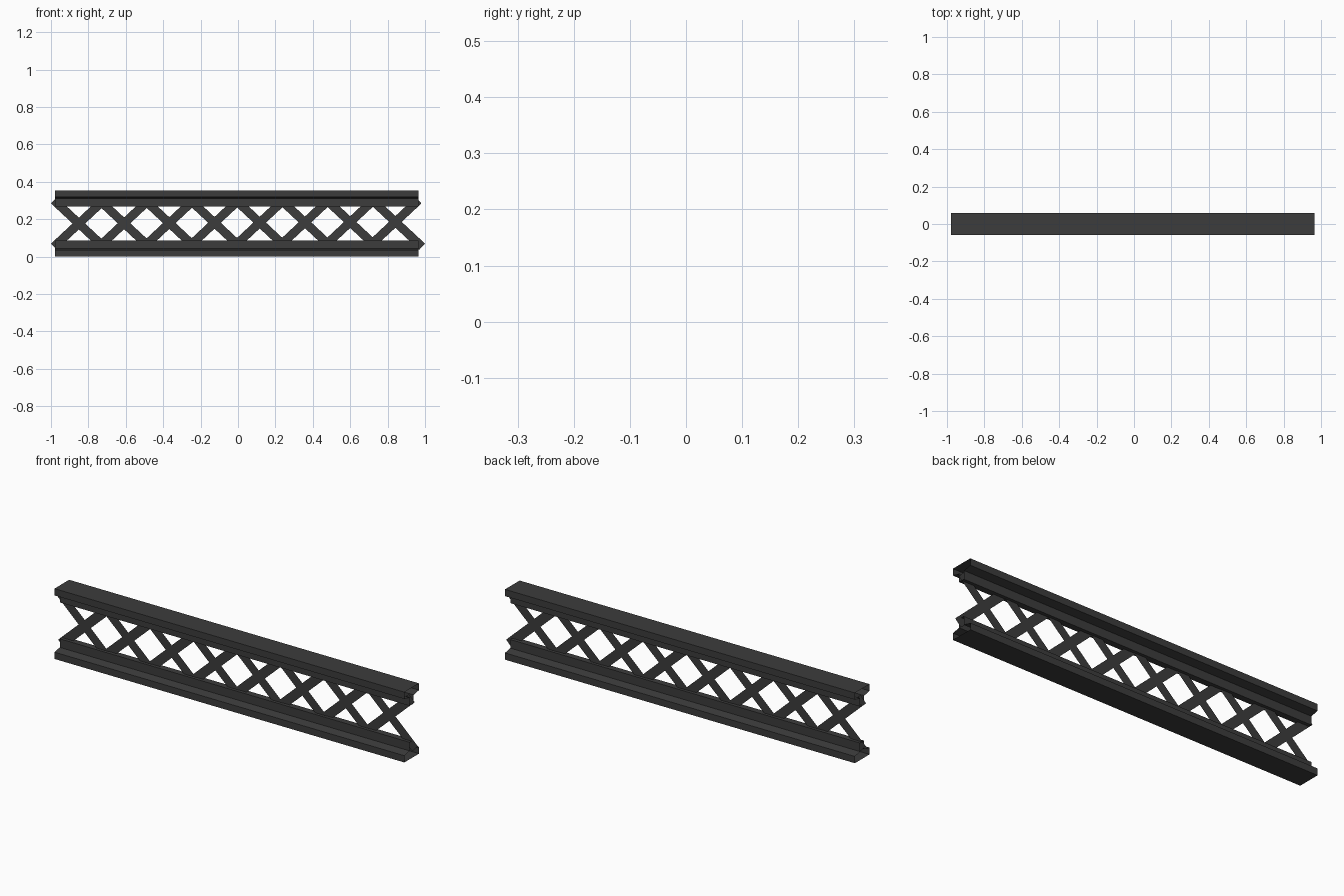
import bpy, math

if "Cube" in bpy.data.objects:
    bpy.data.objects.remove(bpy.data.objects["Cube"])

# Dark steel paint
steel = bpy.data.materials.new("dark_steel")
steel.diffuse_color = (0.045, 0.045, 0.045, 1)
steel.use_nodes = True
steel.node_tree.nodes["Principled BSDF"].inputs["Base Color"].default_value = steel.diffuse_color

H = 0.353                    # overall height
X0, X1 = -0.979, 0.965       # chord ends


def add_mesh(name, verts, faces):
    me = bpy.data.meshes.new(name)
    me.from_pydata(verts, [], faces)
    me.materials.append(steel)
    ob = bpy.data.objects.new(name, me)
    bpy.context.collection.objects.link(ob)
    return ob


def chord(name, profile):
    """Open-ended hollow section swept along x from a closed (y, z) profile."""
    n = len(profile)
    verts = [(x, y, z) for x in (X0, X1) for y, z in profile]
    faces = [(i, (i + 1) % n, n + (i + 1) % n, n + i) for i in range(n)]
    return add_mesh(name, verts, faces)


def lattice(name, first, last, slope, y, count=8):
    """Row of thin flat bars leaning by slope (+1 or -1)."""
    a = math.radians(43) * slope
    c, s = math.cos(a), math.sin(a)
    half_len, half_w = 0.182, 0.023
    verts, faces = [], []
    for i in range(count):
        cx = first + (last - first) * i / (count - 1)
        b = len(verts)
        for u, v in ((-1, -1), (1, -1), (1, 1), (-1, 1)):
            u, v = u * half_len, v * half_w
            verts.append((cx + u * c - v * s, y, H / 2 + u * s + v * c))
        faces.append((b, b + 1, b + 2, b + 3))
    return add_mesh(name, verts, faces)


# Half section of the lower chord: base, lip, sloped shoulder, web
half = [(0.058, 0.0), (0.058, 0.034), (0.016, 0.042), (0.016, 0.085)]
section = half + [(-y, z) for y, z in reversed(half)]
chord("bottom_chord", section)
# Upper chord is the same section flipped (reversed to keep normals outward)
chord("top_chord", [(y, H - z) for y, z in reversed(section)])

# Crossing diagonal bars
lattice("falling_diagonals", -0.851, 0.851, -1, -0.001)
lattice("rising_diagonals", -0.851, 0.832, 1, 0.001)
